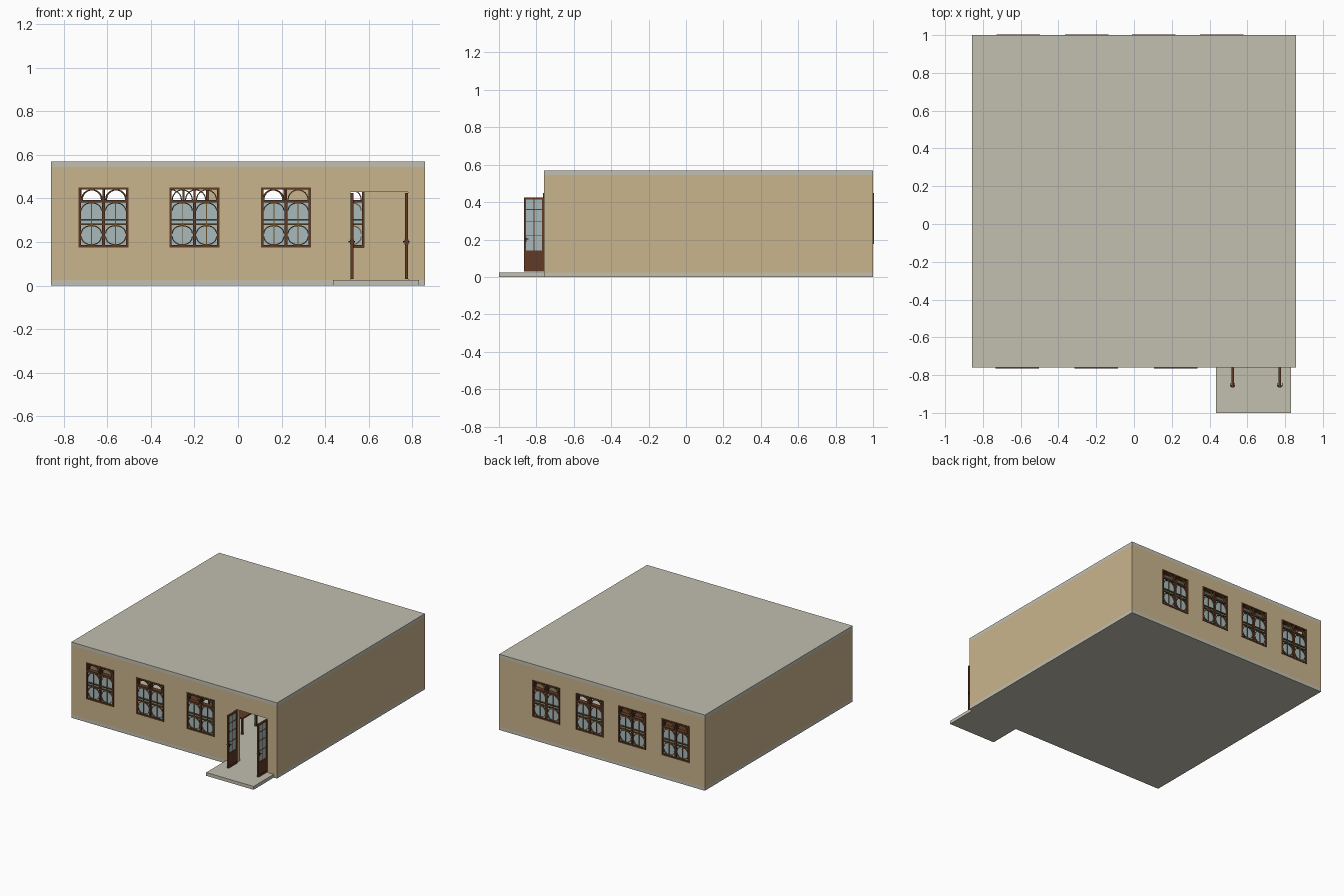
import bpy, bmesh, math
from mathutils import Matrix, Vector

cube = bpy.data.objects.get("Cube")
if cube:
    bpy.data.objects.remove(cube, do_unlink=True)


def material(name, rgb):
    lin = [c / 12.92 if c <= 0.04045 else ((c + 0.055) / 1.055) ** 2.4 for c in rgb]
    m = bpy.data.materials.new(name)
    m.use_nodes = True
    m.diffuse_color = (*lin, 1)
    m.node_tree.nodes["Principled BSDF"].inputs["Base Color"].default_value = (*lin, 1)
    return m


WALL = material("tan plaster", (0.79, 0.71, 0.55))
CONCRETE = material("grey concrete", (0.76, 0.75, 0.69))
WOOD = material("brown wood", (0.38, 0.23, 0.15))
TRIM = material("olive brown trim", (0.42, 0.32, 0.16))
GLASS = material("pale glass", (0.66, 0.73, 0.74))
METAL = material("dark metal", (0.16, 0.14, 0.13))


def box(bm, x0, x1, y0, y1, z0, z1):
    size = Matrix.Diagonal((x1 - x0, y1 - y0, z1 - z0, 1))
    mid = Matrix.Translation(((x0 + x1) / 2, (y0 + y1) / 2, (z0 + z1) / 2))
    bmesh.ops.create_cube(bm, size=1, matrix=mid @ size)


def mesh(name, bm, mat):
    bmesh.ops.recalc_face_normals(bm, faces=bm.faces)
    me = bpy.data.meshes.new(name)
    bm.to_mesh(me)
    bm.free()
    me.materials.append(mat)
    return me


def place(name, me, loc=(0, 0, 0), turn=0):
    ob = bpy.data.objects.new(name, me)
    ob.location = loc
    ob.rotation_euler.z = turn
    bpy.context.collection.objects.link(ob)
    return ob


def boxes(name, mat, *dims):
    bm = bmesh.new()
    for d in dims:
        box(bm, *d)
    return mesh(name, bm, mat)


def extrude(bm, faces, depth):
    new = bmesh.ops.extrude_face_region(bm, geom=faces)["geom"]
    verts = [v for v in new if isinstance(v, bmesh.types.BMVert)]
    bmesh.ops.translate(bm, verts=verts, vec=(0, depth, 0))


def pierced_wall(name, half, y, depth, z0, z1, holes):
    """Wall panel along x with rectangular openings (x0, x1, z0, z1)."""
    xs = sorted({-half, half, *[v for h in holes for v in h[:2]]})
    zs = sorted({z0, z1, *[v for h in holes for v in h[2:]]})
    bm = bmesh.new()
    grid = [[bm.verts.new((x, y, z)) for z in zs] for x in xs]
    for i in range(len(xs) - 1):
        for j in range(len(zs) - 1):
            cx, cz = (xs[i] + xs[i + 1]) / 2, (zs[j] + zs[j + 1]) / 2
            if not any(h[0] < cx < h[1] and h[2] < cz < h[3] for h in holes):
                bm.faces.new((grid[i][j], grid[i + 1][j], grid[i + 1][j + 1], grid[i][j + 1]))
    bmesh.ops.delete(bm, geom=[v for v in bm.verts if not v.link_faces], context="VERTS")
    extrude(bm, bm.faces[:], depth)
    place(name, mesh(name, bm, WALL))


# Building shell
W, FRONT, BACK, H, SLAB, T = 0.857, -0.76, 1.0, 0.57, 0.025, 0.05
TOP = H - SLAB
WIN_W, SILL, HEAD = 0.23, 0.175, 0.45
front_windows = (-0.617, -0.2, 0.22)
back_windows = (-0.613, -0.25, 0.104, 0.464)
DOOR = (0.515, 0.78, SLAB, 0.43)


def openings(centres):
    return [(c - WIN_W / 2, c + WIN_W / 2, SILL, HEAD) for c in centres]


place("floor_slab", boxes("floor_slab", CONCRETE, (-W, W, FRONT, BACK, 0, SLAB)))
place("roof_slab", boxes("roof_slab", CONCRETE, (-W, W, FRONT, BACK, TOP, H)))
place("porch_step", boxes("porch_step", CONCRETE, (0.435, 0.83, -1, FRONT, 0, SLAB)))
pierced_wall("front_wall", W, FRONT, T, SLAB, TOP, openings(front_windows) + [DOOR])
pierced_wall("back_wall", W, BACK - T, T, SLAB, TOP, openings(back_windows))
for side, name in ((-1, "right_wall"), (1, "left_wall")):
    a, b = sorted((side * W, side * (W - T)))
    place(name, boxes(name, WALL, (a, b, FRONT + T, BACK - T, SLAB, TOP)))


# Window parts, centred on x and facing -y at y = 0
def arch(bm, cx, base, rx, rz, width=0.005, y=-0.001, depth=0.016):
    faces, ring = [], []
    for i in range(13):
        a = math.pi * i / 12
        c, s = math.cos(a), math.sin(a)
        sign = math.copysign(1, rz)
        ring.append([bm.verts.new((cx + c * r, y, base + s * h)) for r, h in
                     ((rx, rz), (rx - width, rz - sign * width))])
    for p, q in zip(ring, ring[1:]):
        faces.append(bm.faces.new((p[0], q[0], q[1], p[1])))
    extrude(bm, faces, depth)


h = WIN_W / 2
TRANSOM, RAIL = 0.388, 0.292
frame = boxes("window_frame", WOOD,
              (-h, -h + 0.011, -0.004, 0.03, SILL, HEAD), (h - 0.011, h, -0.004, 0.03, SILL, HEAD),
              (-h, h, -0.004, 0.03, SILL, SILL + 0.011), (-h, h, -0.004, 0.03, HEAD - 0.009, HEAD),
              (-h, h, -0.004, 0.03, TRANSOM - 0.006, TRANSOM + 0.006),
              (-0.007, 0.007, -0.003, 0.026, SILL, TRANSOM),
              (-0.004, 0.004, -0.003, 0.026, TRANSOM, HEAD))
bm = bmesh.new()
for side in (-1, 1):
    cx, rx = side * 0.0555, 0.0485
    for z in (RAIL - 0.01, RAIL + 0.01):
        box(bm, cx - rx, cx + rx, -0.002, 0.018, z - 0.004, z + 0.004)
    box(bm, cx - 0.002, cx + 0.002, 0, 0.016, SILL, TRANSOM)
    arch(bm, cx, TRANSOM + 0.006, rx, HEAD - TRANSOM - 0.014)
    arch(bm, cx, 0.345, rx, 0.038)
    arch(bm, cx, 0.24, rx, 0.038)
    arch(bm, cx, 0.225, rx, -0.04)
grille = mesh("window_grille", bm, TRIM)
pane = boxes("window_glass", GLASS, (-h + 0.005, h - 0.005, 0.006, 0.01, SILL + 0.005, TRANSOM))

for group, centres, y, turn in (("front", front_windows, FRONT, 0),
                                ("back", back_windows, BACK, math.pi)):
    for i, c in enumerate(centres, 1):
        for part in (frame, grille, pane):
            place(f"{group}_{part.name}_{i}", part, (c, y, 0), turn)

# Open door leaves, hinged at y = 0 and reaching towards -y
L, LOW, HIGH, PANEL = 0.106, 0.03, 0.425, 0.14
leaf = boxes("door_leaf", WOOD,
             (-0.007, 0.007, -L, -L + 0.011, LOW, HIGH), (-0.007, 0.007, -0.011, 0, LOW, HIGH),
             (-0.007, 0.007, -L, 0, HIGH - 0.011, HIGH), (-0.007, 0.007, -L, 0, PANEL - 0.014, PANEL),
             (-0.007, 0.007, -L, 0, LOW, LOW + 0.014), (-0.004, 0.004, -L, 0, LOW, PANEL),
             (-0.004, 0.004, -L / 2 - 0.002, -L / 2 + 0.002, PANEL, HIGH),
             *[(-0.004, 0.004, -L, 0, z - 0.002, z + 0.002) for z in (0.22, 0.295, 0.36)])
door_glass = boxes("door_glass", GLASS, (-0.002, 0.002, -L + 0.005, -0.005, PANEL, HIGH - 0.005))
handle = boxes("door_handle", METAL,
               (-0.014, 0.014, -L + 0.006, -L + 0.01, 0.2, 0.204),
               (-0.014, -0.011, -L + 0.006, -L + 0.024, 0.199, 0.205),
               (0.011, 0.014, -L + 0.006, -L + 0.024, 0.199, 0.205),
               (-0.009, 0.009, -L + 0.004, -L + 0.012, 0.188, 0.212))
for side, x in (("right", 0.522), ("left", 0.772)):
    for part in (leaf, door_glass, handle):
        place(f"{side}_{part.name}", part, (x, FRONT, 0))

# Tables inside the room
tw, td, th = 0.15, 0.09, 0.14
legs = [(sx * (tw - 0.008) - 0.007, sx * (tw - 0.008) + 0.007,
         sy * (td - 0.008) - 0.007, sy * (td - 0.008) + 0.007, SLAB, th)
        for sx in (-1, 1) for sy in (-1, 1)]
table = boxes("table", WOOD, (-tw, tw, -td, td, th, th + 0.01), *legs)
for i, x in enumerate((-0.25, 0.14)):
    for j, y in enumerate((-0.27, 0.13, 0.53)):
        place(f"table_{i + 1}_{j + 1}", table, (x, y, 0))
